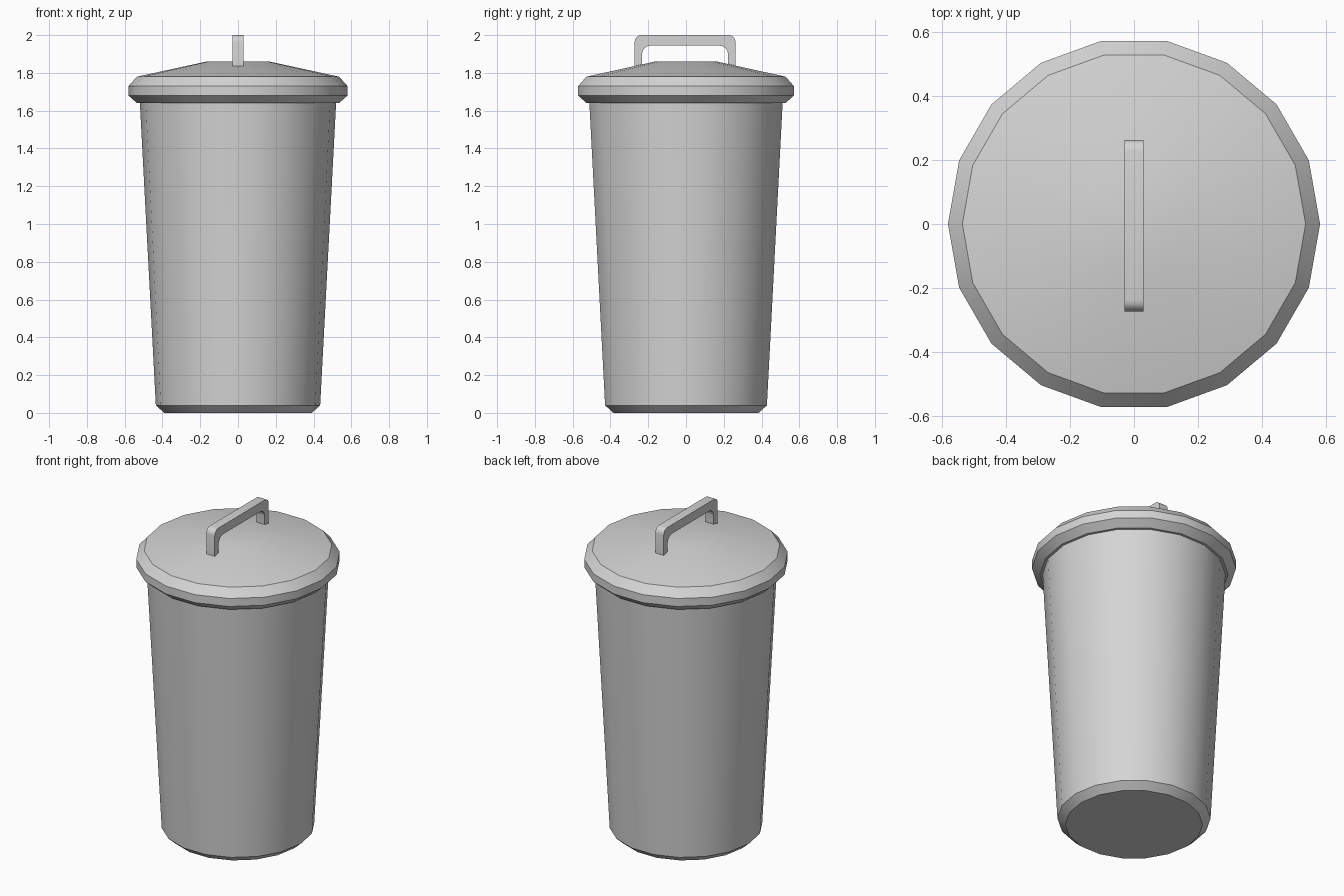
import bpy, bmesh
from math import cos, sin, pi

SIDES = 18

cube = bpy.data.objects.get("Cube")
if cube:
    bpy.data.objects.remove(cube, do_unlink=True)

# Single light grey finish
grey = bpy.data.materials.new("light_grey")
grey.use_nodes = True
grey.diffuse_color = (0.66, 0.66, 0.66, 1)
grey.node_tree.nodes["Principled BSDF"].inputs["Base Color"].default_value = grey.diffuse_color


def finish(name, bm):
    """Turn a bmesh into a shaded object."""
    bmesh.ops.recalc_face_normals(bm, faces=bm.faces[:])
    mesh = bpy.data.meshes.new(name)
    bm.to_mesh(mesh)
    bm.free()
    mesh.materials.append(grey)
    obj = bpy.data.objects.new(name, mesh)
    bpy.context.collection.objects.link(obj)
    bpy.ops.object.select_all(action='DESELECT')
    obj.select_set(True)
    bpy.context.view_layer.objects.active = obj
    bpy.ops.object.shade_smooth_by_angle(angle=pi / 6)
    return obj


def turned(name, profile):
    """Closed solid of revolution from (radius, height) points."""
    bm = bmesh.new()
    rings = []
    for r, z in profile:
        rings.append([bm.verts.new((r * cos(2 * pi * i / SIDES), r * sin(2 * pi * i / SIDES), z))
                      for i in range(SIDES)])
    for low, high in zip(rings, rings[1:]):
        for i in range(SIDES):
            j = (i + 1) % SIDES
            bm.faces.new((low[i], low[j], high[j], high[i]))
    bm.faces.new(rings[0])
    bm.faces.new(rings[-1])
    return finish(name, bm)


def arc(cy, cz, radius, steps=4):
    """Quarter arc from the +y side up to the top."""
    return [(cy + radius * cos(pi / 2 * i / steps), cz + radius * sin(pi / 2 * i / steps))
            for i in range(steps + 1)]


# Tapered bin with a chamfered foot
turned("bin_body", [(0.39, 0), (0.435, 0.04), (0.52, 1.65)])

# Overhanging lid with a shallow domed top
turned("lid", [(0.535, 1.64), (0.58, 1.68), (0.58, 1.73), (0.535, 1.78), (0.167, 1.86)])

# Rounded bracket handle, made as an arch outline and extruded across x
OUT, INN, BASE, TOP, BAR, HALF_X, SHIFT = 0.267, 0.228, 1.825, 2.0, 0.056, 0.029, -0.005
outer = [(OUT, BASE)] + arc(OUT - 0.035, TOP - 0.035, 0.035)
inner = [(INN, BASE)] + arc(INN - 0.045, TOP - BAR - 0.045, 0.045)
outer += [(-y, z) for y, z in reversed(outer)]
inner += [(-y, z) for y, z in reversed(inner)]

bm = bmesh.new()
strips = [[bm.verts.new((x, y + SHIFT, z)) for y, z in line]
          for x in (-HALF_X, HALF_X) for line in (outer, inner)]
loop = [strips[0], strips[1], strips[3], strips[2]]
for a, b in zip(loop, loop[1:] + loop[:1]):
    for i in range(len(a) - 1):
        bm.faces.new((a[i], a[i + 1], b[i + 1], b[i]))
for end in (0, -1):
    bm.faces.new([strip[end] for strip in loop])
finish("lid_handle", bm)
